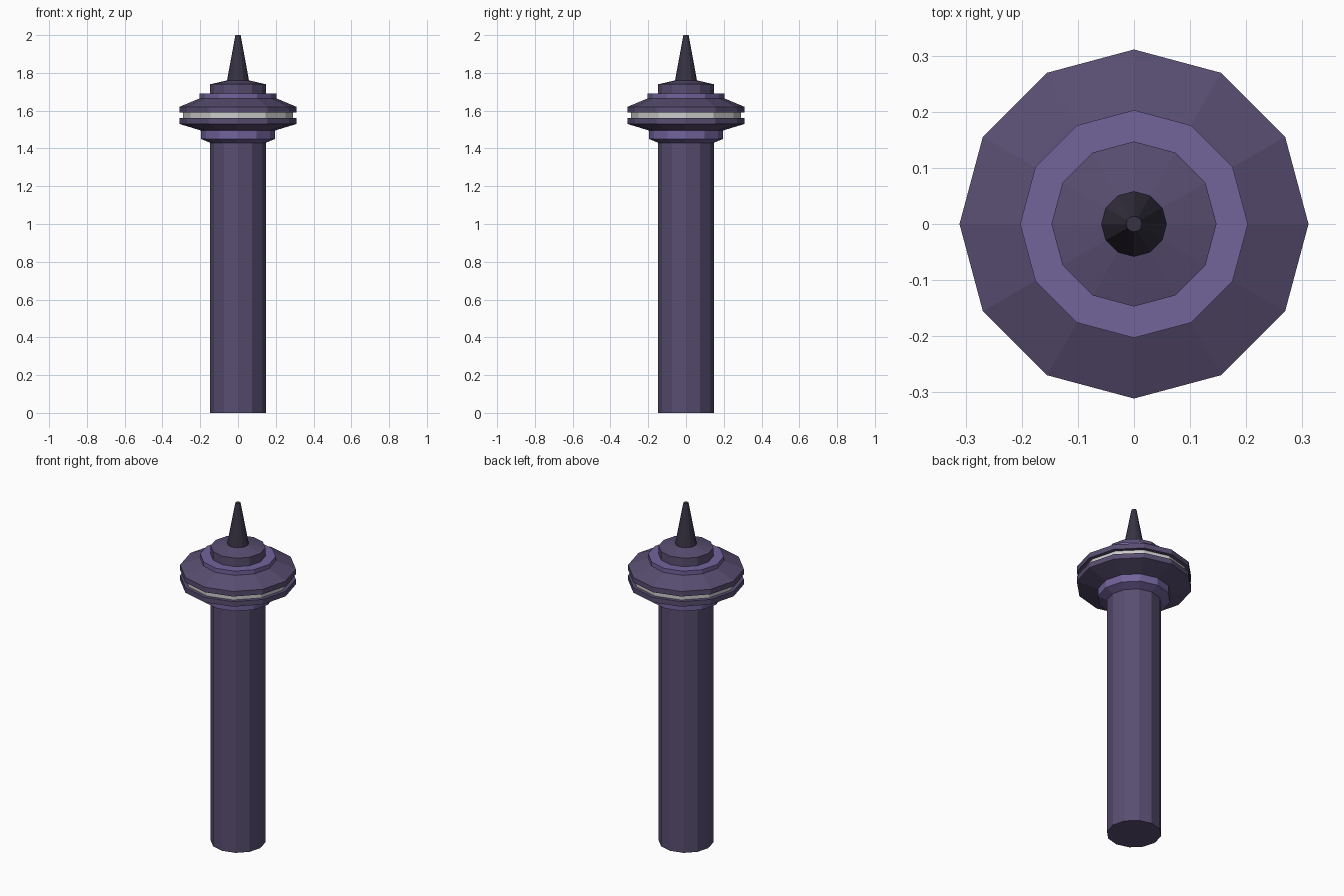
import bpy, bmesh
from math import cos, sin, tau

if "Cube" in bpy.data.objects:
    bpy.data.objects.remove(bpy.data.objects["Cube"])

SIDES = 12


def material(name, color):
    m = bpy.data.materials.new(name)
    m.diffuse_color = (*color, 1)
    m.use_nodes = True
    m.node_tree.nodes["Principled BSDF"].inputs["Base Color"].default_value = m.diffuse_color
    return m


purple = material("purple", (0.098, 0.075, 0.165))
violet = material("light_violet", (0.168, 0.125, 0.33))
dark = material("dark_metal", (0.038, 0.032, 0.055))
silver = material("silver", (0.55, 0.55, 0.55))


def turned(name, profile, mat):
    """Sweep (radius, height) points into a flat-faced, capped twelve-sided solid."""
    bm = bmesh.new()
    rings = [[bm.verts.new((r * cos(tau * i / SIDES), r * sin(tau * i / SIDES), z))
              for i in range(SIDES)] for r, z in profile]
    for low, high in zip(rings, rings[1:]):
        for i in range(SIDES):
            j = (i + 1) % SIDES
            bm.faces.new((low[i], low[j], high[j], high[i]))
    bm.faces.new(rings[0][::-1])
    bm.faces.new(rings[-1])
    mesh = bpy.data.meshes.new(name)
    bm.to_mesh(mesh)
    bm.free()
    mesh.materials.append(mat)
    obj = bpy.data.objects.new(name, mesh)
    bpy.context.collection.objects.link(obj)
    return obj


# Tower column and the flared collar that carries the pod
turned("shaft", [(0.147, 0), (0.147, 1.43)], purple)
turned("lower_collar", [(0.147, 1.43), (0.196, 1.45), (0.196, 1.495)], violet)

# Observation pod: two rims with a recessed window band between them
turned("pod_lower", [(0.196, 1.495), (0.311, 1.53), (0.311, 1.56)], purple)
turned("window_band", [(0.29, 1.56), (0.29, 1.59)], silver)
turned("pod_upper", [(0.311, 1.59), (0.311, 1.62), (0.203, 1.665)], purple)

# Roof ring, cap and spire
turned("roof_ring", [(0.203, 1.665), (0.203, 1.69)], violet)
turned("roof_cap", [(0.147, 1.69), (0.147, 1.74), (0.058, 1.76)], purple)
turned("spire", [(0.058, 1.76), (0.014, 2.0)], dark)
